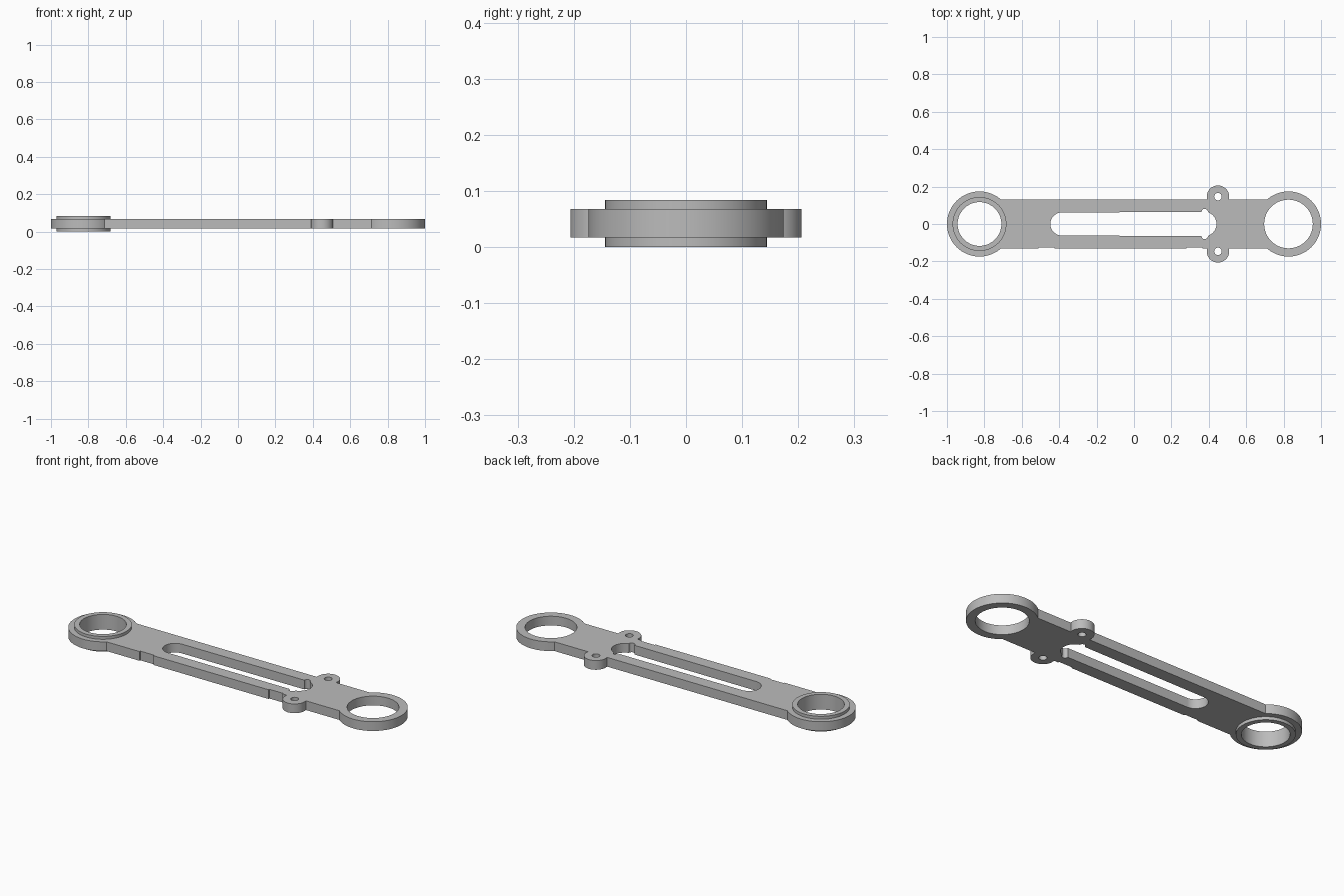
import bpy, bmesh, math

if "Cube" in bpy.data.objects:
    bpy.data.objects.remove(bpy.data.objects["Cube"])

RING_X, RING_R = 0.826, 0.174
BAR_Y = 0.132
EAR_X, EAR_Y, EAR_R = 0.449, 0.146, 0.06
Z_LOW, Z_HIGH, COLLAR_TOP = 0.017, 0.068, 0.084

grey = bpy.data.materials.new("light_grey")
grey.use_nodes = True
colour = (0.5, 0.5, 0.5, 1)
grey.diffuse_color = colour
grey.node_tree.nodes["Principled BSDF"].inputs["Base Color"].default_value = colour


def arc(cx, cy, r, start, end, steps):
    """Points along an arc, angles in degrees."""
    angles = [math.radians(start + (end - start) * i / steps) for i in range(steps + 1)]
    return [(cx + r * math.cos(a), cy + r * math.sin(a)) for a in angles]


def circle(cx, cy, r, steps=64):
    return arc(cx, cy, r, 0, 360, steps)[:-1]


def mirrored(points):
    return [(x, -y) for x, y in reversed(points)]


def plate(name, loops, low, high):
    """Extrude closed outlines; inner loops become holes."""
    curve = bpy.data.curves.new(name + "_outline", 'CURVE')
    curve.dimensions = '2D'
    curve.fill_mode = 'BOTH'
    curve.extrude = (high - low) / 2
    for loop in loops:
        spline = curve.splines.new('POLY')
        spline.points.add(len(loop) - 1)
        for point, (x, y) in zip(spline.points, loop):
            point.co = (x, y, 0, 1)
        spline.use_cyclic_u = True
    source = bpy.data.objects.new(name + "_outline", curve)
    bpy.context.collection.objects.link(source)
    bpy.context.view_layer.update()
    evaluated = source.evaluated_get(bpy.context.evaluated_depsgraph_get())
    mesh = bpy.data.meshes.new_from_object(evaluated)
    bpy.data.objects.remove(source)

    bm = bmesh.new()
    bm.from_mesh(mesh)
    bmesh.ops.remove_doubles(bm, verts=bm.verts, dist=0.0001)
    bmesh.ops.translate(bm, verts=bm.verts, vec=(0, 0, (low + high) / 2))
    bmesh.ops.recalc_face_normals(bm, faces=bm.faces)
    bm.to_mesh(mesh)
    bm.free()
    mesh.materials.clear()
    mesh.materials.append(grey)
    obj = bpy.data.objects.new(name, mesh)
    bpy.context.collection.objects.link(obj)
    bpy.ops.object.select_all(action='DESELECT')
    obj.select_set(True)
    bpy.context.view_layer.objects.active = obj
    bpy.ops.object.shade_smooth_by_angle(angle=math.radians(30))
    return obj


# Outline of the back half: ring, screw ear, ring
join = math.degrees(math.asin(BAR_Y / RING_R))
dip = math.degrees(math.asin((EAR_Y - BAR_Y) / EAR_R))
right_end = arc(RING_X, 0, RING_R, 0, 180 - join, 40)
ear = arc(EAR_X, EAR_Y, EAR_R, -dip, 180 + dip, 32)
left_end = arc(-RING_X, 0, RING_R, join, 180, 40)

# Two shallow recesses along the front edge
recesses = []
for x0, x1 in ((-0.51, -0.425), (0.28, 0.365)):
    inner = -BAR_Y + 0.007
    recesses += [(x0, -BAR_Y), (x0, inner), (x1, inner), (x1, -BAR_Y)]

outline = (right_end + ear + left_end + mirrored(left_end)[1:]
           + recesses + mirrored(ear) + mirrored(right_end)[:-1])

# Long slot with a round end and a pair of little side notches
SLOT_Y = 0.062
notch = arc(0.378, 0.064, 0.017, 0, 180, 10)
nose = arc(0.375, 0, 0.066, -65, 65, 24)
slot = (nose + notch + arc(-0.385, 0, SLOT_Y, 90, 270, 24) + mirrored(notch))

holes = [circle(-RING_X, 0, 0.13), circle(RING_X, 0, 0.13), slot,
         circle(EAR_X, EAR_Y, 0.02, 24), circle(EAR_X, -EAR_Y, 0.02, 24)]
plate("link_arm", [outline] + holes, Z_LOW, Z_HIGH)

# Raised collar sleeve through the ring at one end
plate("collar_sleeve", [circle(-RING_X, 0, 0.144), circle(-RING_X, 0, 0.117)], 0, COLLAR_TOP)
